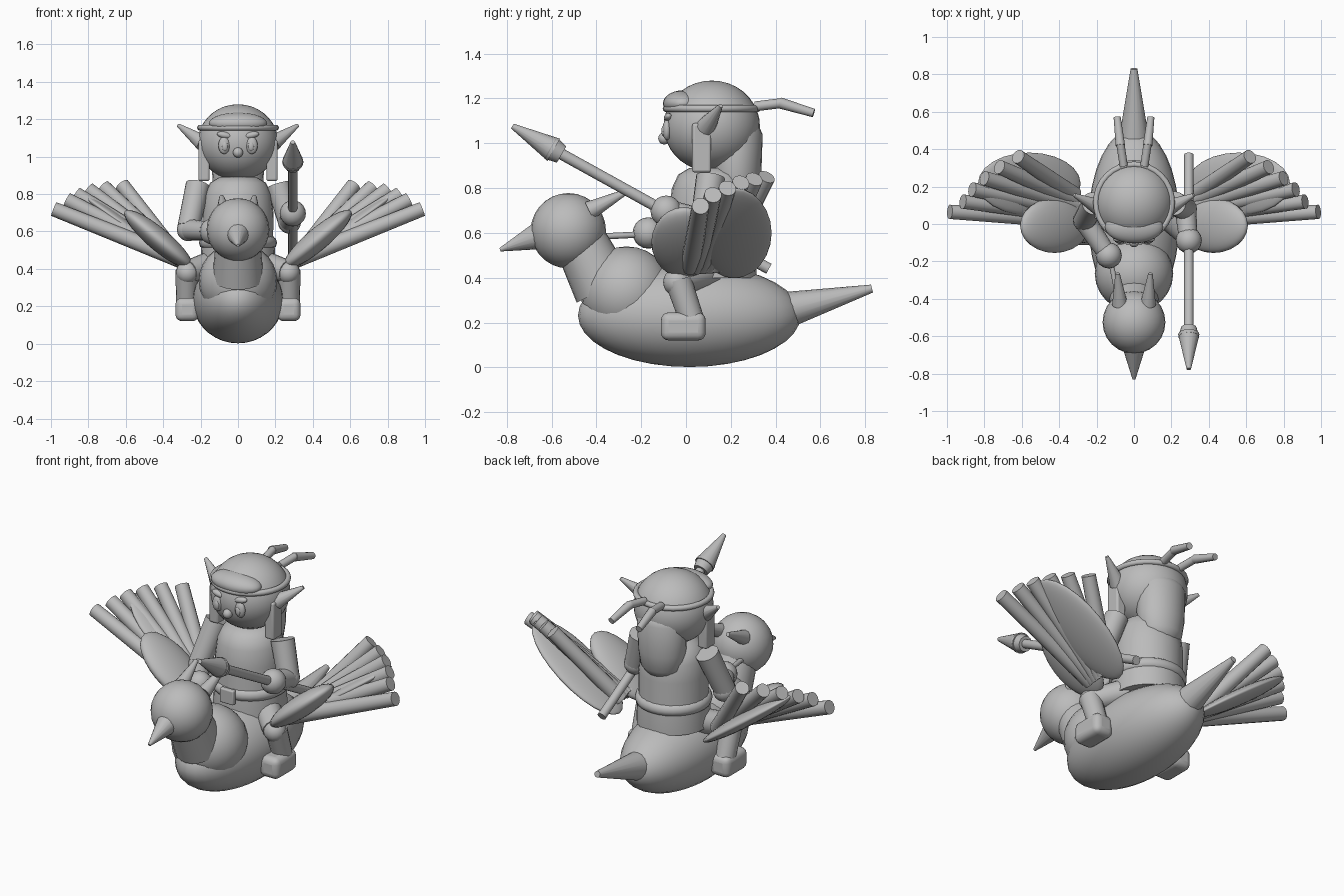
import bpy, math
from mathutils import Vector, Matrix

grey = bpy.data.materials.new("plain_grey")
grey.diffuse_color = (0.5, 0.5, 0.5, 1)


def finish(name, angle=40):
    ob = bpy.context.object
    ob.name = name
    ob.data.materials.append(grey)
    bpy.ops.object.shade_smooth_by_angle(angle=math.radians(angle))
    return ob


def ball(name, loc, radii, rot=(0, 0, 0), seg=24, rings=14):
    bpy.ops.mesh.primitive_uv_sphere_add(segments=seg, ring_count=rings, location=loc,
                                         rotation=[math.radians(a) for a in rot])
    bpy.context.object.scale = radii
    return finish(name)


def rod(name, a, b, r1, r2, seg=16):
    """Tapered cylinder from point a to point b."""
    a, b = Vector(a), Vector(b)
    d = b - a
    bpy.ops.mesh.primitive_cone_add(vertices=seg, radius1=r1, radius2=r2, depth=d.length)
    bpy.context.object.matrix_world = (Matrix.Translation((a + b) / 2)
                                       @ d.to_track_quat('Z', 'Y').to_matrix().to_4x4())
    return finish(name)


def block(name, loc, size, bevel, rot=(0, 0, 0)):
    bpy.ops.mesh.primitive_cube_add(size=1, location=loc,
                                    rotation=[math.radians(a) for a in rot])
    ob = bpy.context.object
    ob.scale = size
    bpy.ops.object.transform_apply(location=False, rotation=False, scale=True)
    mod = ob.modifiers.new("round", 'BEVEL')
    mod.width, mod.segments = bevel, 4
    return finish(name)


def ring(name, loc, major, minor):
    bpy.ops.mesh.primitive_torus_add(major_radius=major, minor_radius=minor, location=loc,
                                     major_segments=32, minor_segments=10)
    return finish(name)


def lathe(name, profile, loc, seg=24):
    verts, faces, n = [], [], len(profile)
    for i in range(seg):
        t = 2 * math.pi * i / seg
        verts += [(r * math.cos(t), r * math.sin(t), z) for r, z in profile]
        j = (i + 1) % seg
        faces += [(i * n + k, j * n + k, j * n + k + 1, i * n + k + 1) for k in range(n - 1)]
    me = bpy.data.meshes.new(name)
    me.from_pydata(verts, [], faces)
    ob = bpy.data.objects.new(name, me)
    ob.location = loc
    bpy.context.collection.objects.link(ob)
    bpy.ops.object.select_all(action='DESELECT')
    bpy.context.view_layer.objects.active = ob
    ob.select_set(True)
    return finish(name, 60)


# Bird body, neck and head
ball("bird_body", (0, 0.015, 0.232), (0.243, 0.497, 0.23), seg=32, rings=18)
ball("bird_chest", (0, -0.265, 0.335), (0.21, 0.205, 0.205))
rod("bird_neck", (0, -0.365, 0.35), (0, -0.49, 0.6), 0.137, 0.115, 24)
ball("bird_head", (0, -0.525, 0.61), (0.168, 0.168, 0.168))
rod("beak", (0, -0.655, 0.588), (0, -0.83, 0.525), 0.063, 0.008)
rod("bird_tail", (0, 0.47, 0.262), (0, 0.83, 0.352), 0.078, 0.018)

# Rider torso, belt and hair
lathe("torso", [(0, 0.4), (0.2, 0.4), (0.198, 0.5), (0.188, 0.58), (0.19, 0.7), (0.178, 0.8),
                (0.15, 0.86), (0.1, 0.89), (0, 0.9)], (0, 0.115, 0))
ring("belt", (0, 0.115, 0.54), 0.172, 0.037)
block("buckle", (0, -0.095, 0.535), (0.09, 0.03, 0.085), 0.008)
hair = lathe("back_hair", [(0, 0.7), (0.08, 0.715), (0.122, 0.77), (0.136, 0.86), (0.143, 1.04),
                           (0.115, 1.09), (0, 1.11)], (0, 0.222, 0))
hair.scale.y = 0.84

# Rider head, headband and face
ball("rider_head", (0, 0.115, 1.077), (0.215, 0.215, 0.203), seg=32, rings=18)
ring("headband", (0, 0.115, 1.155), 0.203, 0.016)
ball("fringe", (0, -0.015, 1.178), (0.155, 0.088, 0.058))
ball("nose", (0, -0.097, 1.022), (0.027, 0.027, 0.027), seg=16, rings=10)

tips = [(0.985, 0.065, 0.72), (0.915, 0.12, 0.77), (0.865, 0.185, 0.8),
        (0.80, 0.245, 0.825), (0.72, 0.305, 0.84), (0.62, 0.36, 0.85)]

# Mirrored parts
for s, side in ((-1, "right"), (1, "left")):
    def p(x, y, z):
        return (s * x, y, z)

    rod(side + "_crest", p(0.075, -0.43, 0.70), p(0.088, -0.265, 0.785), 0.042, 0.012, 12)
    ball(side + "_eye", p(0.074, -0.085, 1.06), (0.031, 0.02, 0.046), seg=16, rings=10)
    ball(side + "_pupil", p(0.07, -0.1, 1.055), (0.016, 0.01, 0.025), seg=12, rings=8)
    ball(side + "_brow", p(0.072, -0.078, 1.115), (0.042, 0.02, 0.018), (0, -s * 12, 0), 16, 10)
    rod(side + "_ear", p(0.19, 0.09, 1.075), p(0.32, 0.155, 1.168), 0.045, 0.01, 12)
    block(side + "_hair_lock", p(0.182, 0.07, 0.98), (0.06, 0.085, 0.22), 0.012)
    # Headband tails with a bend
    rod(side + "_band_knot", p(0.055, 0.31, 1.165), p(0.073, 0.43, 1.18), 0.022, 0.022, 12)
    rod(side + "_band_end", p(0.073, 0.42, 1.18), p(0.09, 0.57, 1.135), 0.025, 0.019, 12)
    # Legs
    rod(side + "_thigh", p(0.12, 0.1, 0.43), p(0.265, -0.04, 0.385), 0.075, 0.062)
    ball(side + "_knee", p(0.27, -0.04, 0.38), (0.062, 0.062, 0.062), seg=16, rings=10)
    rod(side + "_shin", p(0.275, -0.035, 0.39), p(0.275, 0.03, 0.2), 0.06, 0.055)
    block(side + "_foot", p(0.272, -0.012, 0.183), (0.125, 0.2, 0.125), 0.035)
    # Wings: fan of feathers, lower disc and covering leaf
    for i, tip in enumerate(tips):
        root = p(0.32, 0.02 + 0.027 * i, 0.455)
        rod(f"{side}_feather_{i + 1}", root, p(*tip), 0.046, 0.039, 14)
    ball(side + "_wing_disc", p(0.56, 0.215, 0.6), (0.34, 0.167, 0.04), (0, -s * 36, 0))
    ball(side + "_wing_cover", p(0.425, -0.008, 0.558), (0.235, 0.147, 0.06), (0, -s * 40, 0))

# Right arm holding the rein
rod("right_upper_arm", (-0.215, 0.11, 0.85), (-0.265, 0.02, 0.62), 0.065, 0.06)
ball("right_elbow", (-0.265, 0.02, 0.61), (0.062, 0.062, 0.062), seg=16, rings=10)
rod("right_forearm", (-0.265, 0.02, 0.61), (-0.15, -0.15, 0.6), 0.058, 0.05)
ball("right_hand", (-0.135, -0.168, 0.6), (0.07, 0.07, 0.07), seg=16, rings=10)
rod("rein", (-0.13, -0.17, 0.595), (-0.08, -0.42, 0.582), 0.014, 0.014, 10)

# Left arm holding the spear
rod("left_upper_arm", (0.215, 0.11, 0.85), (0.275, 0.08, 0.65), 0.065, 0.06)
ball("left_elbow", (0.275, 0.08, 0.65), (0.062, 0.062, 0.062), seg=16, rings=10)
rod("left_forearm", (0.275, 0.08, 0.65), (0.29, -0.07, 0.695), 0.058, 0.05)
ball("left_hand", (0.293, -0.088, 0.697), (0.07, 0.07, 0.07), seg=16, rings=10)

# Spear
rod("spear_shaft", (0.293, 0.37, 0.44), (0.293, -0.57, 0.96), 0.025, 0.025)
rod("spear_collar", (0.293, -0.555, 0.95), (0.293, -0.605, 0.979), 0.042, 0.055)
rod("spear_head", (0.293, -0.59, 0.971), (0.293, -0.775, 1.077), 0.057, 0.012)
